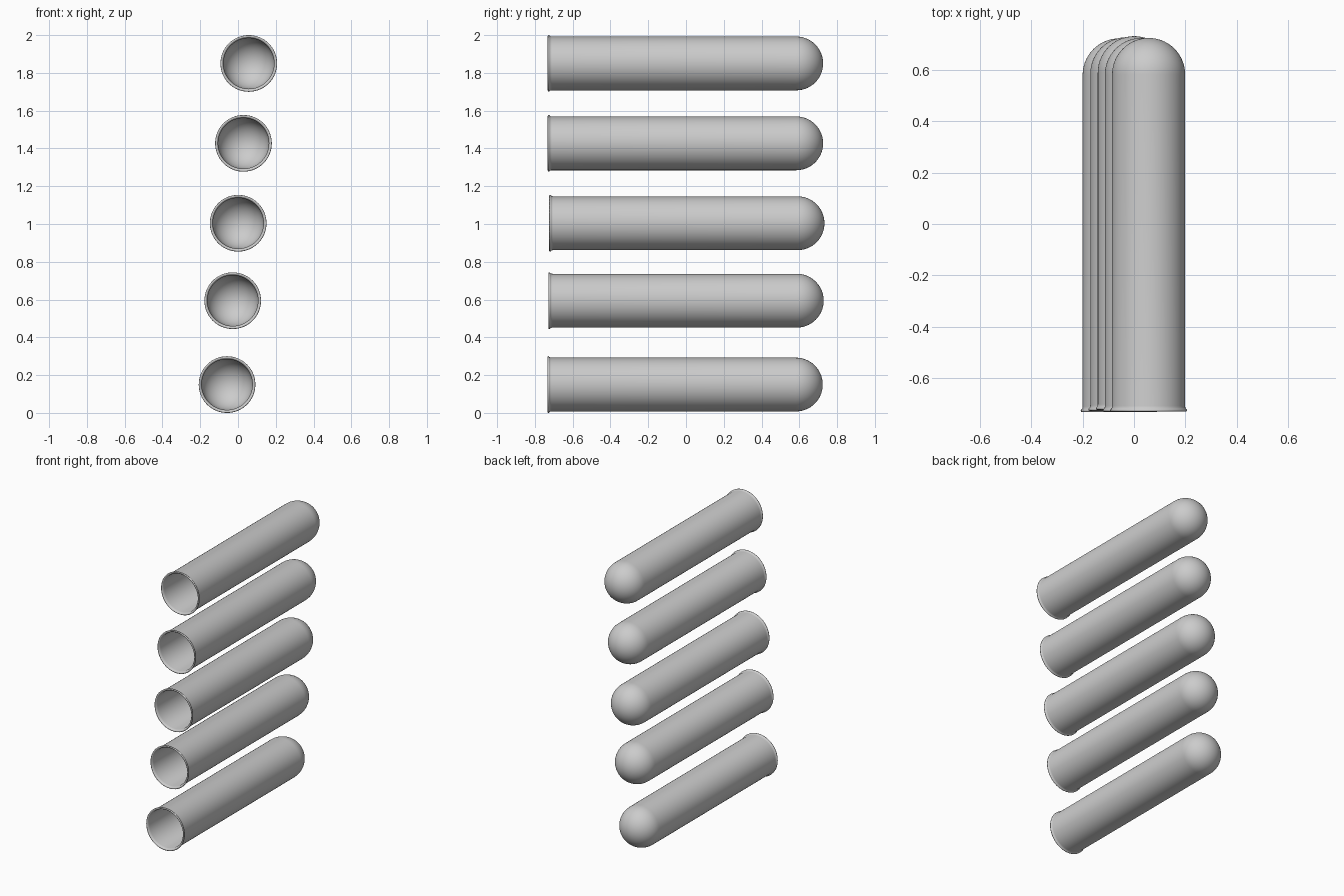
import bpy, bmesh, math
from mathutils import Matrix, Vector

if "Cube" in bpy.data.objects:
    bpy.data.objects.remove(bpy.data.objects["Cube"])

R_OUT, R_IN, R_LIP = 0.1425, 0.134, 0.15
LENGTH = 1.458
SEGMENTS, DOME_STEPS = 64, 14


def dome(radius, centre):
    # quarter circle from the cylinder wall to the axis
    return [(radius * math.cos(a), centre + radius * math.sin(a))
            for a in (math.pi / 2 * i / DOME_STEPS for i in range(DOME_STEPS + 1))]


def tube_profile():
    # (radius, distance from the mouth): inner wall, flared lip, outer wall
    c = LENGTH - R_OUT
    inner = list(reversed(dome(R_IN, c)))
    lip = [(R_IN, 0.016), (0.136, 0.007), (0.1405, 0.001), (0.144, 0.0),
           (0.148, 0.001), (R_LIP, 0.004), (0.1495, 0.008), (0.146, 0.011),
           (0.1435, 0.015), (R_OUT, 0.022)]
    return inner + lip + dome(R_OUT, c)


def make_tube(name, x, y_mouth, z):
    bm = bmesh.new()
    verts = [bm.verts.new((r, d, 0)) for r, d in tube_profile()]
    edges = [bm.edges.new(pair) for pair in zip(verts, verts[1:])]
    bmesh.ops.spin(bm, geom=verts + edges, cent=(0, 0, 0), axis=(0, 1, 0),
                   angle=2 * math.pi, steps=SEGMENTS, use_duplicate=False)
    bmesh.ops.remove_doubles(bm, verts=bm.verts, dist=1e-5)
    bmesh.ops.recalc_face_normals(bm, faces=bm.faces)
    mesh = bpy.data.meshes.new(name)
    bm.to_mesh(mesh)
    bm.free()
    obj = bpy.data.objects.new(name, mesh)
    bpy.context.collection.objects.link(obj)
    obj.location = (x, y_mouth, z)
    bpy.context.view_layer.objects.active = obj
    obj.select_set(True)
    bpy.ops.object.shade_smooth_by_angle(angle=math.radians(50))
    obj.select_set(False)


# five round-bottomed tubes, bottom to top, mouths facing the front
placements = [(-0.058, -0.734, 0.150), (-0.028, -0.729, 0.594),
              (0.001, -0.725, 1.004), (0.029, -0.732, 1.427),
              (0.057, -0.732, 1.850)]
for i, (x, y, z) in enumerate(placements, 1):
    make_tube(f"test_tube_{i}", x, y, z)
